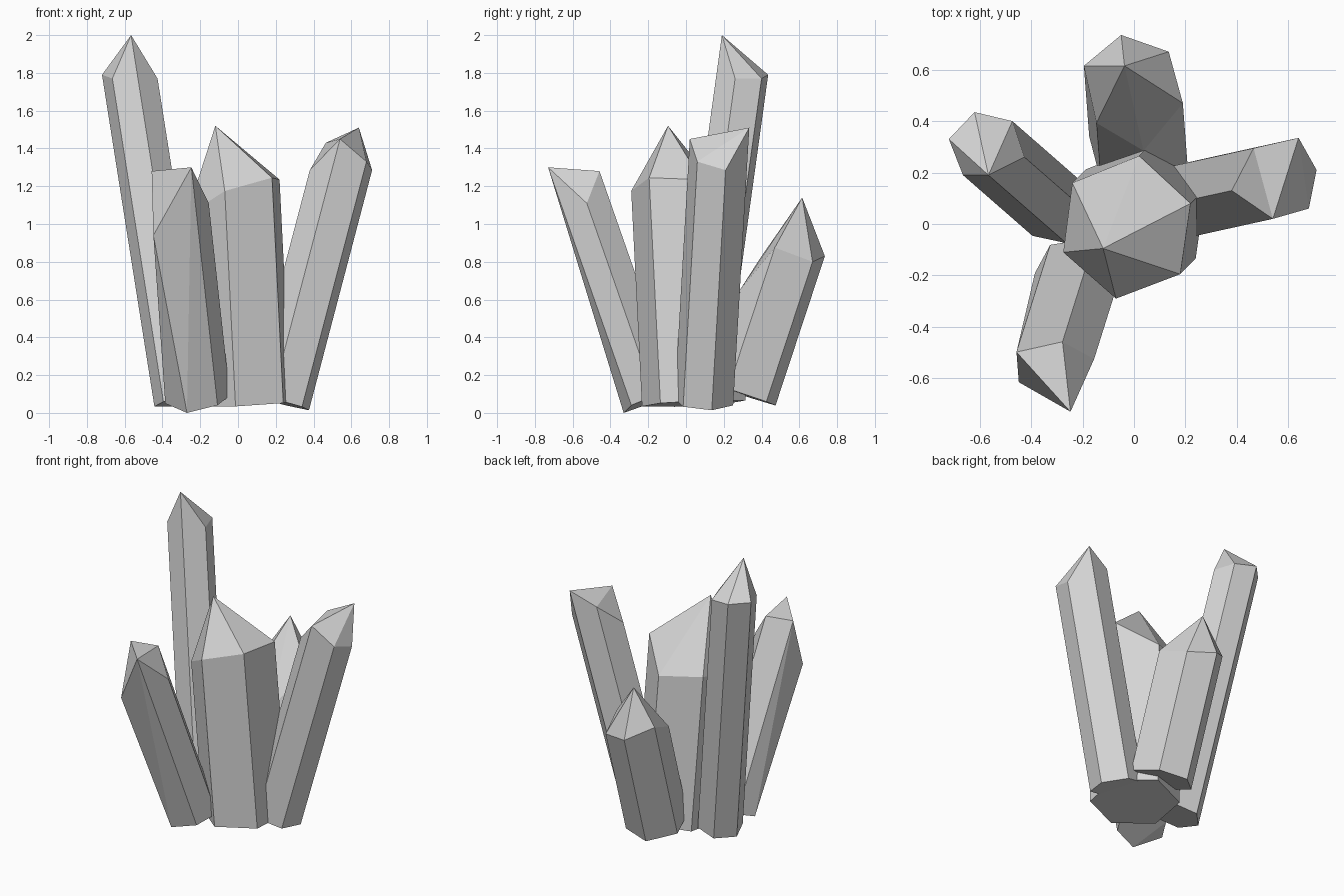
import bpy
import bmesh
from mathutils import Vector

cube = bpy.data.objects.get("Cube")
if cube:
    bpy.data.objects.remove(cube, do_unlink=True)

# One pale grey mineral colour for the whole cluster
GREY = (0.68, 0.68, 0.68, 1)
stone = bpy.data.materials.new("pale_grey_crystal")
stone.use_nodes = True
stone.diffuse_color = GREY
stone.node_tree.nodes["Principled BSDF"].inputs["Base Color"].default_value = GREY


def crystal(name, shoulder, lean, foot, extras=()):
    """Leaning prism: shoulder points slide down the axis to a square-cut foot.

    lean is the sideways drift per unit of height, foot the height of the
    base centre, extras are tips and chipped corners without a long edge.
    """
    axis = Vector((*lean, 1))
    ring = [Vector(p) for p in shoulder]
    middle = sum(ring, Vector()) / len(ring)
    centre = middle - axis * (middle.z - foot)
    base = [p - axis * ((p - centre).dot(axis) / axis.length_squared) for p in ring]

    bm = bmesh.new()
    for p in ring + base + [Vector(e) for e in extras]:
        bm.verts.new(p)
    hull = bmesh.ops.convex_hull(bm, input=bm.verts[:])
    inside = {g for g in hull["geom_interior"] if isinstance(g, bmesh.types.BMVert)}
    bmesh.ops.delete(bm, geom=list(inside), context="VERTS")
    # Merge triangles that lie in one facet
    bmesh.ops.dissolve_limit(bm, angle_limit=0.03, verts=bm.verts[:], edges=bm.edges[:])
    bmesh.ops.recalc_face_normals(bm, faces=bm.faces[:])

    mesh = bpy.data.meshes.new(name)
    bm.to_mesh(mesh)
    bm.free()
    mesh.materials.append(stone)
    obj = bpy.data.objects.new(name, mesh)
    bpy.context.collection.objects.link(obj)
    return obj


# Broad crystal in the middle, with a tip off to one side
crystal("centre_crystal",
        [(-.24, .16, 1.09), (.02, .265, 1.07), (.22, .08, 1.235),
         (.18, -.195, 1.245), (-.07, -.29, 1.175), (-.275, -.11, 1.04)],
        lean=(-.05, -.05), foot=.05, extras=[(-.12, -.095, 1.52)])

# Tallest crystal, whose tip continues one long edge
crystal("right_tall_crystal",
        [(-.72, .33, 1.79), (-.665, .19, 1.77), (-.566, .19, 2),
         (-.426, .26, 1.77), (-.473, .4, 1.77), (-.62, .435, 1.79)],
        lean=(-.158, .138), foot=.06)

# Short crystal at the back
crystal("back_crystal",
        [(-.05, .735, .83), (.135, .67, .8), (.19, .47, .875),
         (.037, .285, .65), (-.146, .393, .82), (-.195, .615, .91)],
        lean=(-.025, .33), foot=.1, extras=[(-.037, .615, 1.14)])

# Crystal leaning out to the left, with a slanted break for a top
crystal("left_crystal",
        [(.64, .335, 1.51), (.71, .21, 1.285), (.68, .06, 1.33),
         (.54, .02, 1.45), (.38, .13, 1.285), (.465, .295, 1.43)],
        lean=(.263, .058), foot=.057)

# Crystal leaning forward, with one chipped side corner
crystal("front_crystal",
        [(-.247, -.73, 1.3), (-.155, -.525, 1.11),
         (-.278, -.458, 1.28), (-.457, -.498, 1.28)],
        lean=(-.11, -.35), foot=.085,
        extras=[(-.448, -.615, .94), (-.27, -.33, 0), (-.385, -.19, .05)])
